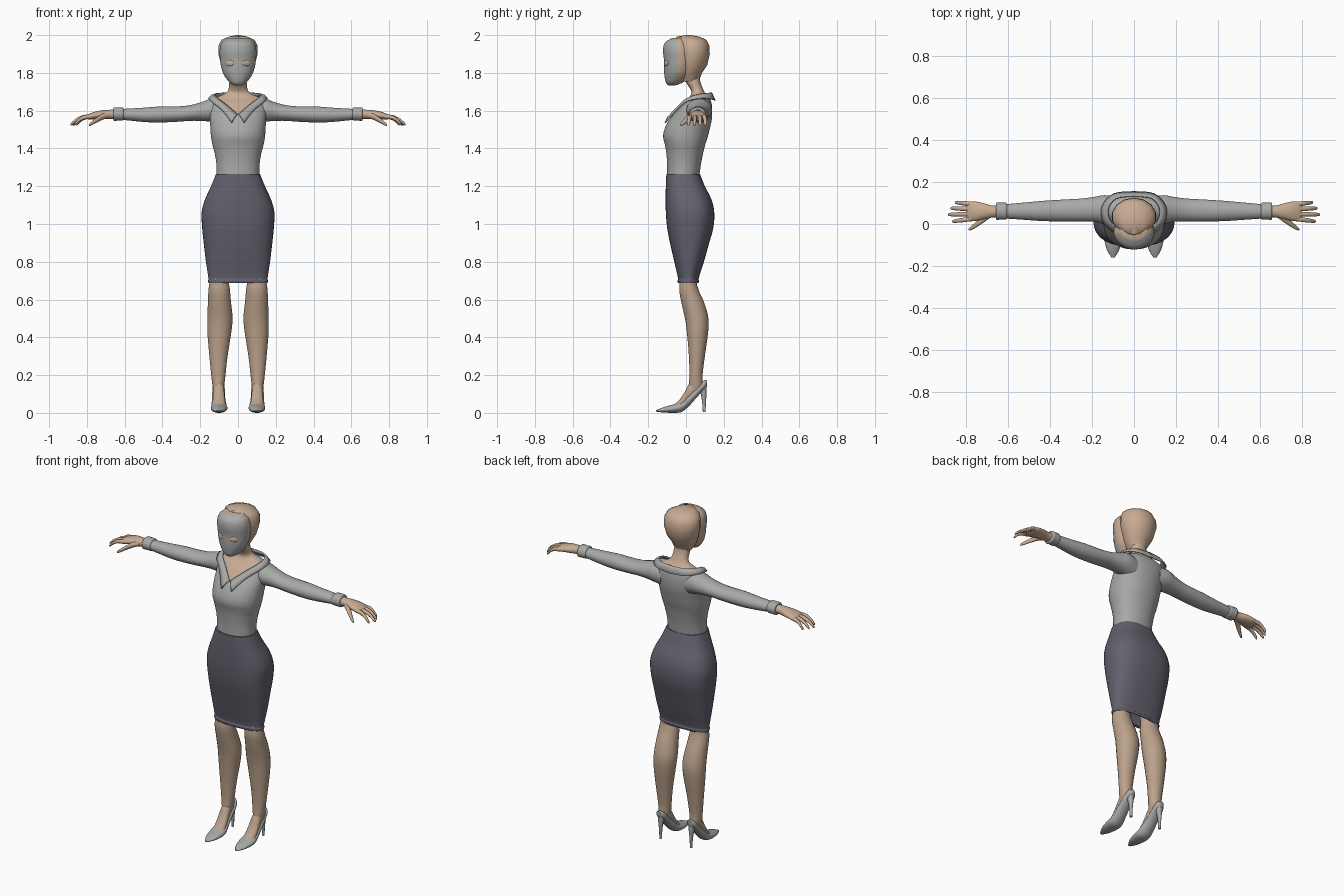
import bpy, bmesh, math
from mathutils import Vector, Matrix


def material(name, rgb):
    m = bpy.data.materials.new(name)
    m.diffuse_color = (*rgb, 1)
    return m


SKIN = material("skin", (0.58, 0.41, 0.29))
LEG = material("stocking", (0.50, 0.36, 0.26))
GREY = material("grey_cloth", (0.39, 0.40, 0.39))
SKIRT = material("slate_cloth", (0.125, 0.122, 0.155))


def smooth_points(pts, sub):
    """Catmull-Rom interpolation of equally long tuples."""
    out = []
    for i in range(len(pts) - 1):
        p0, p1, p2 = pts[max(i - 1, 0)], pts[i], pts[i + 1]
        p3 = pts[min(i + 2, len(pts) - 1)]
        for k in range(sub):
            t = k / sub
            out.append(tuple(0.5 * (2 * b + (c - a) * t + (2 * a - 5 * b + 4 * c - d) * t * t
                                    + (3 * b - a - 3 * c + d) * t ** 3)
                             for a, b, c, d in zip(p0, p1, p2, p3)))
    out.append(pts[-1])
    return out


def finish(name, bm, mats, mirror=False, thick=0, rule=None, angle=50):
    bmesh.ops.recalc_face_normals(bm, faces=bm.faces)
    if rule:
        for f in bm.faces:
            f.material_index = rule(f.calc_center_median())
    me = bpy.data.meshes.new(name)
    bm.to_mesh(me)
    bm.free()
    for m in mats:
        me.materials.append(m)
    me.shade_smooth()
    me.set_sharp_from_angle(angle=math.radians(angle))
    ob = bpy.data.objects.new(name, me)
    bpy.context.collection.objects.link(ob)
    if thick:
        s = ob.modifiers.new("thickness", 'SOLIDIFY')
        s.thickness, s.offset = thick, -1
    if mirror:
        ob.modifiers.new("mirror", 'MIRROR')
    return ob


def loft(name, axis, rings, mats, segs=24, sub=4, power=2.0, caps=(True, True), **kw):
    """Rings are (position on axis, low, high, low, high) on the other two axes."""
    bm = bmesh.new()
    loops = []
    for p, a0, a1, b0, b1 in smooth_points(rings, sub):
        loop = []
        for i in range(segs):
            t = 2 * math.pi * (i + 0.5) / segs
            c, s = math.cos(t), math.sin(t)
            u = (a0 + a1) / 2 + (a1 - a0) / 2 * math.copysign(abs(c) ** (2 / power), c)
            v = (b0 + b1) / 2 + (b1 - b0) / 2 * math.copysign(abs(s) ** (2 / power), s)
            co = {'x': (p, u, v), 'y': (u, p, v), 'z': (u, v, p)}[axis]
            loop.append(bm.verts.new(co))
        loops.append(loop)
    for l0, l1 in zip(loops, loops[1:]):
        for i in range(segs):
            j = (i + 1) % segs
            bm.faces.new((l0[i], l0[j], l1[j], l1[i]))
    if caps[0]:
        bm.faces.new(loops[0])
    if caps[1]:
        bm.faces.new(loops[-1])
    return finish(name, bm, mats, **kw)


def sym(rings):
    """(z, half width, front, back) to full ring."""
    return [(z, -w, w, f, b) for z, w, f, b in rings]


# blouse body with open neckline and neck
def neckline(c):
    limit = min(1.68, 1.585 + 0.75 * abs(c.x)) if c.y < 0.06 else 1.68
    return 1 if c.z > limit else 0


loft("blouse_and_neck", 'z', sym([
    (1.25, .113, -.10, .070), (1.32, .115, -.10, .080), (1.38, .125, -.105, .092),
    (1.42, .136, -.112, .102), (1.46, .143, -.121, .115), (1.50, .146, -.115, .125),
    (1.55, .149, -.09, .136), (1.60, .153, -.05, .139), (1.64, .15, -.015, .135),
    (1.665, .128, .013, .125), (1.69, .07, .028, .104), (1.715, .05, .022, .090),
    (1.76, .046, -.005, .075), (1.81, .045, -.01, .07)]),
    [GREY, SKIN], segs=48, sub=5, power=2.15, rule=neckline)

# collar: band between an inner and an outer path, tip at the front
inner = smooth_points([(.003, -.078, 1.583), (.06, -.030, 1.632), (.112, .015, 1.672),
                       (.122, .075, 1.690), (.085, .125, 1.695), (0, .138, 1.695)], 5)
outer = smooth_points([(.034, -.114, 1.538), (.085, -.055, 1.603), (.145, .003, 1.652),
                       (.155, .08, 1.668), (.10, .145, 1.662), (0, .157, 1.655)], 5)
bm = bmesh.new()
rows = []
for a, b in zip(inner, outer):
    mid = (Vector(a) + Vector(b)) / 2 + Vector((0, -.003, .006))
    rows.append([bm.verts.new(a), bm.verts.new(mid), bm.verts.new(b)])
for r, s in zip(rows, rows[1:]):
    for k in range(2):
        bm.faces.new((r[k], s[k], s[k + 1], r[k + 1]))
finish("collar", bm, [GREY], mirror=True, thick=.008)

# sleeves, cuffs
loft("sleeve", 'x', [
    (.08, .02, .13, 1.53, 1.66), (.14, .002, .138, 1.54, 1.664), (.19, .01, .13, 1.545, 1.647),
    (.25, .012, .122, 1.546, 1.63), (.32, .012, .118, 1.541, 1.623), (.42, .013, .112, 1.537, 1.622),
    (.50, .018, .105, 1.54, 1.616), (.60, .025, .096, 1.55, 1.61), (.64, .027, .094, 1.552, 1.609)],
    [GREY], mirror=True)
loft("cuff", 'x', [
    (.606, .026, .096, 1.551, 1.612), (.612, .020, .102, 1.547, 1.618), (.635, .021, .102, 1.547, 1.618),
    (.655, .019, .104, 1.546, 1.618), (.660, .026, .097, 1.552, 1.612)], [GREY], mirror=True, sub=2)

# hands
loft("palm", 'x', [
    (.64, .032, .09, 1.556, 1.607), (.68, .03, .089, 1.556, 1.605), (.72, .022, .10, 1.555, 1.602),
    (.76, .014, .108, 1.553, 1.594), (.79, .014, .106, 1.553, 1.582), (.80, .03, .095, 1.56, 1.575)],
    [SKIN], mirror=True)
for label, y0, y1, tip in (("index", .025, .012, .868), ("middle", .048, .045, .888),
                           ("ring", .072, .075, .876), ("little", .095, .103, .855)):
    length = tip - .775
    path = []
    for t, dz, r in ((0, 0, .012), (.4, -.004, .0115), (.7, -.018, .010), (.93, -.038, .008), (1, -.045, .003)):
        y, z = y0 + (y1 - y0) * t, 1.569 + dz
        path.append((.775 + length * t, y - r, y + r, z - r, z + r))
    loft(label + "_finger", 'x', path, [SKIN], segs=10, sub=3, mirror=True)
loft("thumb", 'x', [
    (.685, .03, .06, 1.56, 1.59), (.715, .008, .048, 1.552, 1.585), (.745, -.012, .02, 1.538, 1.566),
    (.77, -.026, -.003, 1.525, 1.547), (.785, -.031, -.017, 1.518, 1.534), (.79, -.029, -.022, 1.519, 1.526)],
    [SKIN], segs=12, sub=3, mirror=True)

# skull, face mask and eyes
loft("skull", 'z', sym([
    (1.755, .045, -.03, .068), (1.80, .072, -.05, .085), (1.84, .091, -.05, .112),
    (1.90, .107, -.055, .126), (1.945, .106, -.055, .123), (1.975, .09, -.055, .108),
    (1.992, .05, -.05, .07), (2.0, .012, .0, .025)]), [SKIN], segs=14, sub=1)
loft("face_mask", 'z', sym([
    (1.733, .018, -.092, -.06), (1.75, .046, -.107, -.015), (1.79, .075, -.115, .025),
    (1.83, .089, -.117, .04), (1.87, .095, -.117, .045), (1.92, .097, -.122, .045),
    (1.96, .086, -.112, .03), (1.984, .06, -.075, .0)]),
    [GREY, SKIN], segs=40, rule=lambda c: 1 if c.y > -.042 else 0)
bm = bmesh.new()
bmesh.ops.create_uvsphere(bm, u_segments=16, v_segments=10, radius=1, matrix=(
    Matrix.Translation((.045, -.105, 1.852)) @ Matrix.Rotation(math.radians(26), 4, 'Z')
    @ Matrix.Diagonal((.026, .006, .016, 1))))
finish("eye", bm, [SKIN], mirror=True)

# skirt, open at the hem
loft("skirt", 'z', sym([
    (1.265, .117, -.104, .074), (1.20, .143, -.107, .10), (1.13, .175, -.108, .135),
    (1.06, .193, -.107, .15), (.98, .19, -.10, .145), (.90, .182, -.085, .123),
    (.80, .17, -.062, .095), (.715, .157, -.043, .068), (.70, .159, -.046, .07), (.687, .157, -.043, .066)]),
    [SKIRT], segs=48, power=2.5, caps=(True, False), thick=.006)

# legs and feet
loft("leg", 'z', [
    (.95, .03, .145, -.045, .07), (.72, .047, .15, -.033, .056), (.65, .042, .157, -.036, .068),
    (.58, .036, .16, -.024, .098), (.50, .028, .163, -.006, .119), (.42, .036, .162, .005, .117),
    (.30, .055, .152, .015, .10), (.20, .066, .142, .018, .088), (.15, .072, .136, .015, .09),
    (.11, .08, .128, .02, .085)], [LEG], mirror=True)
loft("foot", 'y', [
    (-.08, .075, .125, .01, .03), (-.04, .066, .134, .012, .064), (-.01, .069, .134, .03, .105),
    (.02, .073, .132, .06, .16), (.06, .077, .13, .10, .19), (.085, .085, .12, .13, .18)],
    [LEG], mirror=True)

# shoes with stiletto heels
loft("shoe", 'y', [
    (-.16, .092, .108, .007, .014), (-.12, .069, .131, .002, .03), (-.06, .056, .144, .0, .047),
    (-.02, .06, .141, .006, .066), (.02, .067, .138, .04, .105), (.06, .069, .136, .085, .14),
    (.095, .073, .131, .122, .172), (.112, .088, .117, .14, .172)], [GREY], mirror=True)
loft("stiletto_heel", 'z', [
    (.15, .08, .124, .066, .11), (.11, .086, .118, .076, .109), (.06, .093, .111, .085, .106),
    (.004, .095, .109, .089, .103)], [GREY], segs=14, mirror=True)
